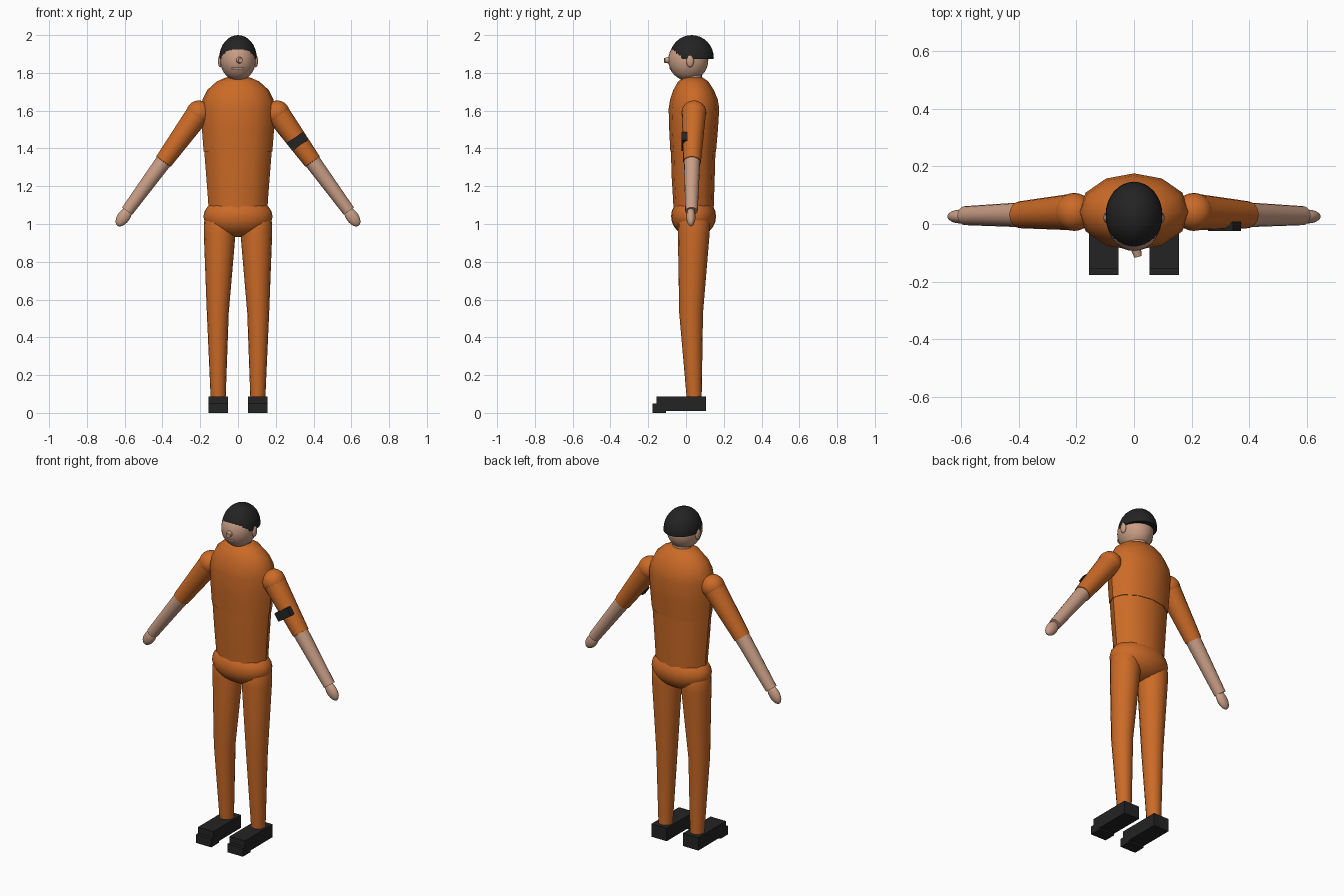
import bpy, bmesh, math
from mathutils import Vector, Matrix

if "Cube" in bpy.data.objects:
    bpy.data.objects.remove(bpy.data.objects["Cube"])


def material(name, rgb):
    m = bpy.data.materials.new(name)
    m.diffuse_color = (*rgb, 1)
    m.use_nodes = True
    m.node_tree.nodes["Principled BSDF"].inputs["Base Color"].default_value = m.diffuse_color
    return m


ORANGE = material("orange cloth", (0.60, 0.145, 0.02))
SKIN = material("skin", (0.58, 0.34, 0.235))
BLACK = material("black", (0.017, 0.017, 0.017))


def finish(name, bm, mat, angle=40):
    bmesh.ops.recalc_face_normals(bm, faces=bm.faces)
    me = bpy.data.meshes.new(name)
    bm.to_mesh(me)
    bm.free()
    me.materials.append(mat)
    ob = bpy.data.objects.new(name, me)
    bpy.context.collection.objects.link(ob)
    if angle:
        bpy.ops.object.select_all(action='DESELECT')
        ob.select_set(True)
        bpy.context.view_layer.objects.active = ob
        bpy.ops.object.shade_smooth_by_angle(angle=math.radians(angle))
    return ob


def loft(name, rings, mat, n=12):
    """Closed skin through elliptical rings (z, centre x, centre y, radius x, radius y)."""
    bm = bmesh.new()
    loops = []
    for z, cx, cy, rx, ry in rings:
        loops.append([bm.verts.new((cx + rx * math.sin(math.tau * i / n),
                                    cy + ry * math.cos(math.tau * i / n), z)) for i in range(n)])
    for a, b in zip(loops, loops[1:]):
        for i in range(n):
            j = (i + 1) % n
            bm.faces.new((a[i], a[j], b[j], b[i]))
    bm.faces.new(loops[0])
    bm.faces.new(loops[-1])
    return finish(name, bm, mat)


def ellipsoid(name, centre, radii, mat, tilt=0, cut_z=None, seg=24):
    bm = bmesh.new()
    bmesh.ops.create_uvsphere(bm, u_segments=seg, v_segments=seg // 2, radius=1)
    bm.transform(Matrix.Translation(centre) @ Matrix.Rotation(tilt, 4, 'Y')
                 @ Matrix.Diagonal((*radii, 1)))
    if cut_z is not None:
        geom = bm.verts[:] + bm.edges[:] + bm.faces[:]
        bmesh.ops.bisect_plane(bm, geom=geom, plane_co=(0, 0, cut_z),
                               plane_no=(0, 0, 1), clear_inner=True)
        bmesh.ops.holes_fill(bm, edges=[e for e in bm.edges if e.is_boundary])
    return finish(name, bm, mat, 50)


def limb(name, a, b, ra, rb, mat, n=16):
    """Tapered tube from point a to point b."""
    a, b = Vector(a), Vector(b)
    d = b - a
    bm = bmesh.new()
    bmesh.ops.create_cone(bm, cap_ends=True, segments=n, radius1=ra, radius2=rb, depth=d.length)
    bm.transform(Matrix.Translation((a + b) / 2) @ d.to_track_quat('Z', 'Y').to_matrix().to_4x4())
    return finish(name, bm, mat)


def box(name, lo, hi, mat, tilt=0):
    lo, hi = Vector(lo), Vector(hi)
    bm = bmesh.new()
    bmesh.ops.create_cube(bm, size=1)
    bm.transform(Matrix.Translation((lo + hi) / 2) @ Matrix.Rotation(tilt, 4, 'Y')
                 @ Matrix.Diagonal((*(hi - lo), 1)))
    return finish(name, bm, mat, 0)


# Torso
loft("chest", [(1.385, 0, 0.038, 0.182, 0.121), (1.50, 0, 0.04, 0.191, 0.129),
               (1.61, 0, 0.042, 0.194, 0.134), (1.66, 0, 0.042, 0.187, 0.126),
               (1.71, 0, 0.04, 0.162, 0.107), (1.755, 0, 0.038, 0.112, 0.080),
               (1.775, 0, 0.038, 0.065, 0.05)], ORANGE)
loft("abdomen", [(1.05, 0, 0.04, 0.155, 0.105), (1.12, 0, 0.04, 0.158, 0.108),
                 (1.25, 0, 0.038, 0.168, 0.114), (1.39, 0, 0.038, 0.179, 0.118)], ORANGE)
ellipsoid("pelvis", (0, 0.04, 1.04), (0.183, 0.119, 0.11), ORANGE)

# Head
loft("neck", [(1.74, 0, 0.035, 0.055, 0.05), (1.80, 0, 0.035, 0.055, 0.05)], SKIN, 16)
ellipsoid("head", (0, 0.012, 1.868), (0.094, 0.106, 0.11), SKIN, seg=32)
ellipsoid("hair", (0, 0.03, 1.88), (0.099, 0.117, 0.12), BLACK, cut_z=1.873, seg=32)
limb("nose", (0.004, -0.075, 1.868), (0.014, -0.114, 1.866), 0.02, 0.013, SKIN)
ellipsoid("lips", (0, -0.076, 1.825), (0.036, 0.012, 0.009), SKIN, seg=16)

# Mirrored limbs
for side, s in (("right", -1), ("left", 1)):
    ellipsoid(f"{side}_ear", (s * 0.094, 0.022, 1.862), (0.012, 0.02, 0.033), SKIN, seg=16)

    # Arm
    shoulder, elbow, wrist = (s * 0.208, 0.042, 1.588), (s * 0.395, 0.032, 1.33), (s * 0.587, 0.029, 1.068)
    ellipsoid(f"{side}_shoulder", shoulder, (0.066,) * 3, ORANGE)
    limb(f"{side}_sleeve", shoulder, elbow, 0.064, 0.047, ORANGE)
    limb(f"{side}_forearm", elbow, wrist, 0.043, 0.033, SKIN)
    ellipsoid(f"{side}_hand", (s * 0.605, 0.026, 1.038), (0.033, 0.024, 0.058), SKIN,
              tilt=-s * math.radians(36))

    # Leg
    x = s * 0.105
    loft(f"{side}_leg", [(0.085, x, 0.043, 0.040, 0.040), (0.53, s * 0.107, 0.027, 0.058, 0.063),
                         (0.95, s * 0.097, 0.041, 0.084, 0.084), (1.01, s * 0.097, 0.042, 0.083, 0.084),
                         (1.05, s * 0.097, 0.042, 0.070, 0.070), (1.08, s * 0.097, 0.042, 0.035, 0.035)],
         ORANGE, 16)

    # Shoe
    box(f"{side}_shoe", (x - 0.051, -0.156, 0.01), (x + 0.051, 0.106, 0.087), BLACK)
    box(f"{side}_shoe_toe", (x - 0.051, -0.177, 0.0), (x + 0.051, -0.105, 0.05), BLACK)

# Patch on the left sleeve
box("arm_patch", (0.263, -0.024, 1.412), (0.366, 0.008, 1.462), BLACK, tilt=-math.radians(34))
